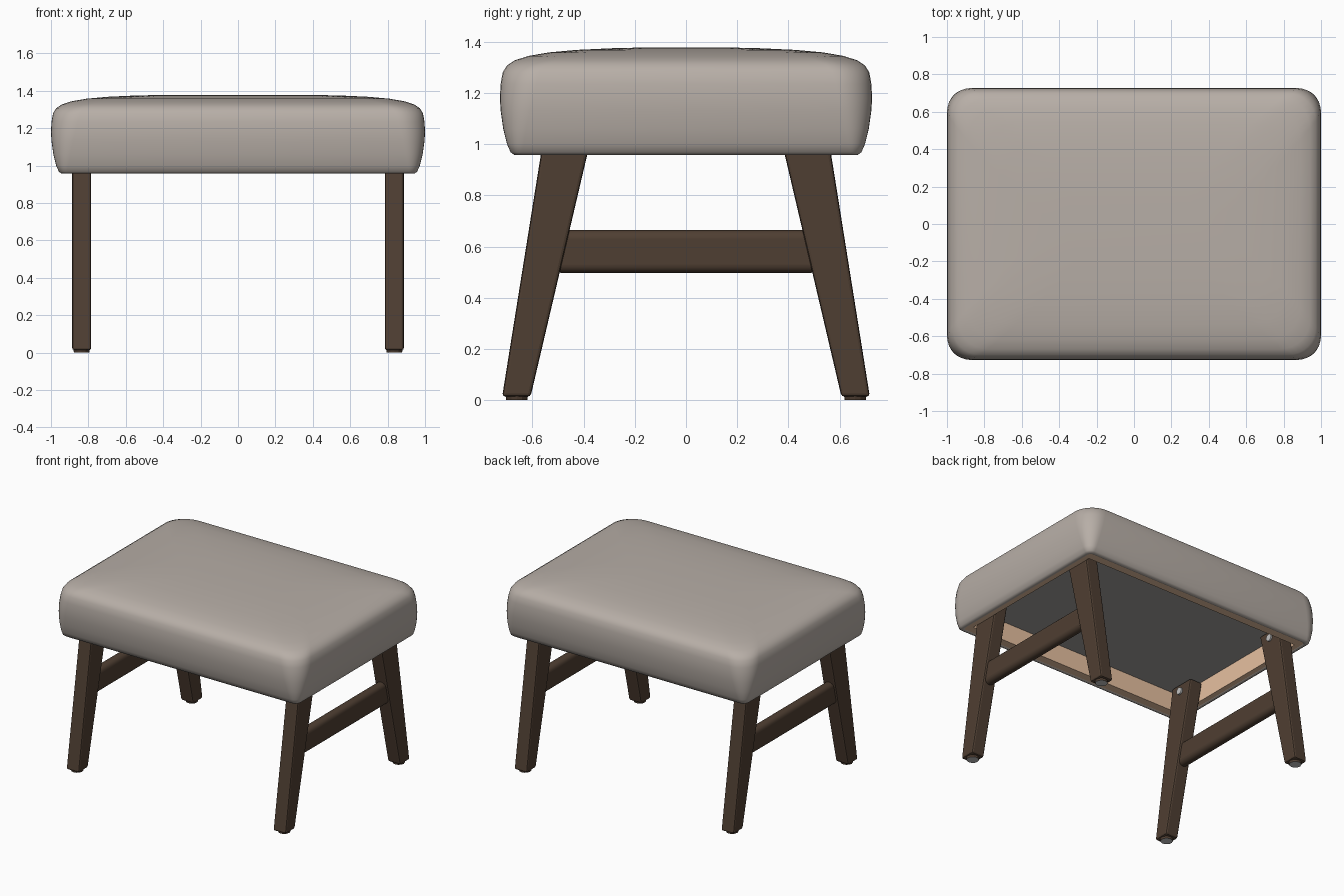
import bpy, bmesh, math
from mathutils import Matrix

if "Cube" in bpy.data.objects:
    bpy.data.objects.remove(bpy.data.objects["Cube"])


def mat(name, r, g, b):
    m = bpy.data.materials.new(name)
    m.diffuse_color = (r, g, b, 1)
    m.use_nodes = True
    m.node_tree.nodes["Principled BSDF"].inputs["Base Color"].default_value = m.diffuse_color
    return m


FABRIC = mat("warm grey upholstery", 0.475, 0.425, 0.385)
WOOD = mat("dark walnut", 0.078, 0.049, 0.032)
TAN = mat("pale raw timber", 0.80, 0.53, 0.35)
LINING = mat("grey lining", 0.36, 0.35, 0.345)
GLIDE = mat("grey glide", 0.55, 0.55, 0.55)


def finish(bm, name, mats, bevel=0, segments=2, smooth=False):
    bmesh.ops.recalc_face_normals(bm, faces=bm.faces)
    me = bpy.data.meshes.new(name)
    bm.to_mesh(me)
    bm.free()
    ob = bpy.data.objects.new(name, me)
    bpy.context.collection.objects.link(ob)
    for m in mats:
        me.materials.append(m)
    if bevel:
        md = ob.modifiers.new("bevel", 'BEVEL')
        md.width, md.segments = bevel, segments
        md.limit_method = 'ANGLE'
    if smooth:
        bpy.context.view_layer.objects.active = ob
        ob.select_set(True)
        bpy.ops.object.shade_smooth_by_angle(angle=math.radians(50))
        ob.select_set(False)
    return ob


def rounded_rect(hx, hy, r, z, n=8):
    pts = []
    for k, (sx, sy) in enumerate([(1, 1), (-1, 1), (-1, -1), (1, -1)]):
        for i in range(n + 1):
            a = math.pi / 2 * (k + i / n)
            pts.append((sx * (hx - r) + r * math.cos(a),
                        sy * (hy - r) + r * math.sin(a), z))
    return pts


def box(bm, x0, x1, y0, y1, z0, z1):
    m = Matrix.Translation(((x0 + x1) / 2, (y0 + y1) / 2, (z0 + z1) / 2)) @ \
        Matrix.Diagonal((x1 - x0, y1 - y0, z1 - z0, 1))
    return bmesh.ops.create_cube(bm, size=1, matrix=m)


# Cushion: rounded rectangles (inset, height, corner radius) lofted upward
rings = [(0.085, 0.975, 0.02), (0.075, 0.962, 0.025), (0.058, 0.957, 0.035),
         (0.042, 0.968, 0.045), (0.028, 1.0, 0.065), (0.013, 1.06, 0.09),
         (0.003, 1.13, 0.115), (0.0, 1.18, 0.13), (0.003, 1.235, 0.14),
         (0.011, 1.28, 0.145), (0.028, 1.307, 0.15), (0.058, 1.327, 0.16),
         (0.11, 1.344, 0.17), (0.19, 1.358, 0.18), (0.30, 1.368, 0.18),
         (0.45, 1.375, 0.18), (0.60, 1.378, 0.12)]
bm = bmesh.new()
loops = [[bm.verts.new(p) for p in rounded_rect(1.0 - d, 0.727 - d, r, z)]
         for d, z, r in rings]
for a, b in zip(loops, loops[1:]):
    for i in range(len(a)):
        j = (i + 1) % len(a)
        bm.faces.new((a[i], a[j], b[j], b[i]))
bm.faces.new(loops[-1])
finish(bm, "seat_cushion", [FABRIC], smooth=True)

# Raw timber frame under the cushion
OX, OY, IX, IY = 0.935, 0.662, 0.887, 0.593
bm = bmesh.new()
for s in (-1, 1):
    box(bm, -OX, OX, *sorted((s * IY, s * OY)), 0.962, 1.12)
    box(bm, *sorted((s * IX, s * OX)), -IY, IY, 0.962, 1.12)
finish(bm, "seat_frame", [TAN])

# Lining panel
bm = bmesh.new()
box(bm, -0.91, 0.91, -0.62, 0.62, 1.10, 1.11)
finish(bm, "underside_lining", [LINING])

# Legs, glides and bolts, mirrored to the four corners
LEG = [(0.718, 0.014), (0.607, 0.014), (0.355, 1.09), (0.546, 1.09)]
for sx, side in ((-1, "left"), (1, "right")):
    for sy, end in ((-1, "front"), (1, "back")):
        tag = end + "_" + side
        bm = bmesh.new()
        inner = [bm.verts.new((sx * 0.785, sy * y, z)) for y, z in LEG]
        outer = [bm.verts.new((sx * 0.887, sy * y, z)) for y, z in LEG]
        bm.faces.new(inner)
        bm.faces.new(outer)
        for i in range(4):
            j = (i + 1) % 4
            bm.faces.new((inner[i], inner[j], outer[j], outer[i]))
        finish(bm, tag + "_leg", [WOOD], bevel=0.012)

        bm = bmesh.new()
        bmesh.ops.create_cone(bm, cap_ends=True, segments=12, radius1=0.041,
                              radius2=0.045, depth=0.024,
                              matrix=Matrix.Translation((sx * 0.836, sy * 0.661, 0.012)))
        for f in bm.faces:
            f.material_index = 1 if f.calc_center_median().z < 0.001 else 0
        finish(bm, tag + "_glide", [WOOD, GLIDE])

        bm = bmesh.new()
        bmesh.ops.create_cone(bm, cap_ends=True, segments=12, radius1=0.025,
                              radius2=0.025, depth=0.02,
                              matrix=Matrix.Translation((sx * 0.783, sy * 0.46, 1.035))
                              @ Matrix.Rotation(math.pi / 2, 4, 'Y'))
        finish(bm, tag + "_bolt", [GLIDE])

    # Side stretcher between front and back legs
    bm = bmesh.new()
    box(bm, *sorted((sx * 0.80, sx * 0.872)), -0.52, 0.52, 0.497, 0.664)
    finish(bm, side + "_stretcher", [WOOD], bevel=0.033, segments=5, smooth=True)
